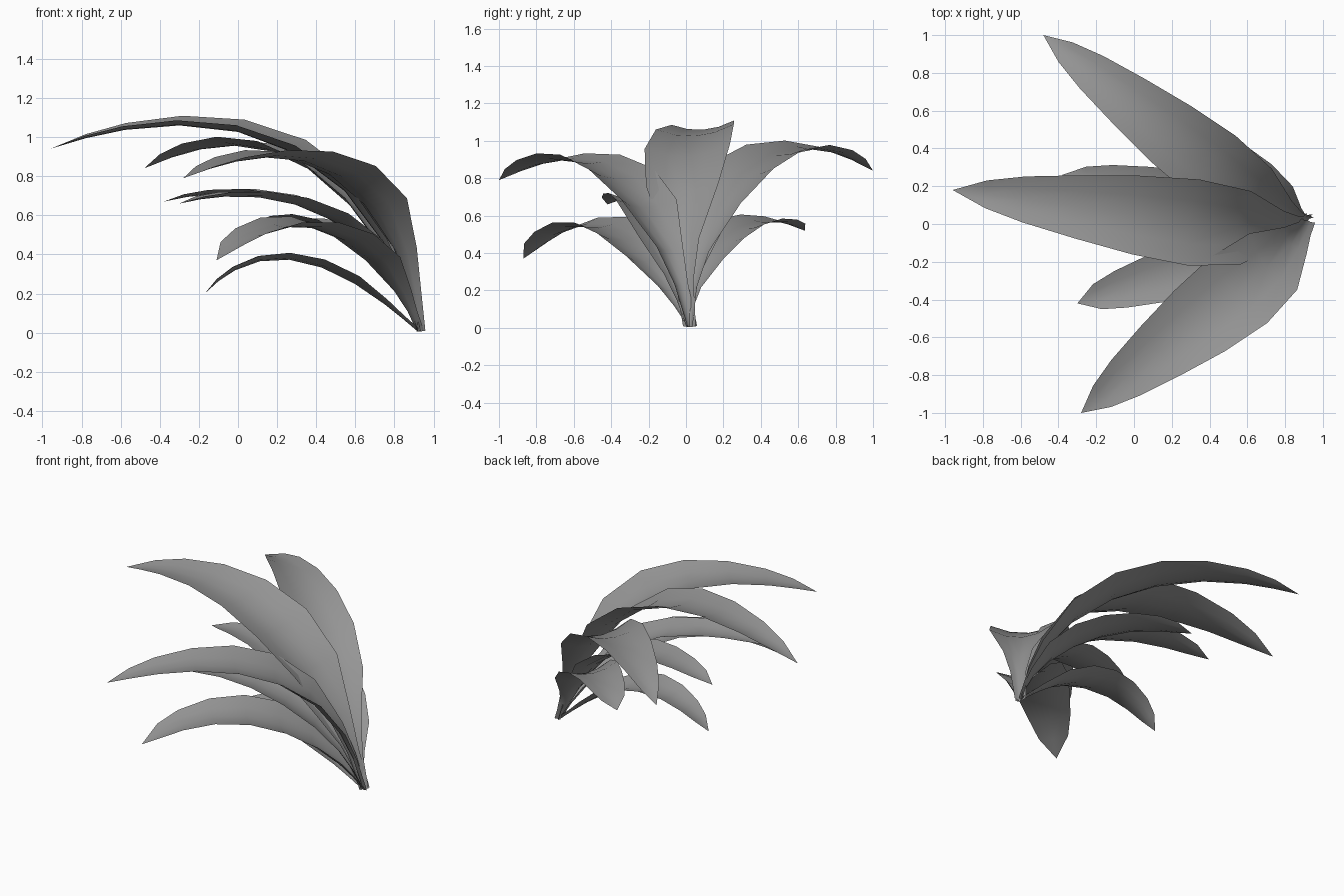
import bpy
import bmesh
from mathutils import Vector

cube = bpy.data.objects.get("Cube")
if cube:
    bpy.data.objects.remove(cube, do_unlink=True)

# One plain grey for the whole plant
grey = bpy.data.materials.new("leaf_grey")
grey.use_nodes = True
colour = (0.3, 0.3, 0.3, 1)
grey.diffuse_color = colour
bsdf = next(n for n in grey.node_tree.nodes if n.type == "BSDF_PRINCIPLED")
bsdf.inputs["Base Color"].default_value = colour

ROOT = Vector((0.92, 0.02, 0.005))
UP = Vector((0, 0, 1))
SWAY = Vector((0, -0.09, 0))  # the whole clump leans forward near its base

# Blade outline: position along the leaf and share of the half width
OUTLINE = [(0, .15), (.1, .21), (.2, .4), (.35, .85), (.5, 1), (.64, .91),
           (.765, .73), (.87, .53), (.94, .32), (1, 0)]
ACROSS = (-1, -.5, 0, .5, 1)


def make_leaf(name, tip, near, far, half_width, bow=0, roll=0, blunt=1):
    """Arching channelled blade; near and far are (distance, height) handles."""
    tip = Vector(tip)
    flat = Vector((tip.x - ROOT.x, tip.y - ROOT.y, 0)).normalized()
    side = UP.cross(flat)
    handle = [Vector((ROOT.x, ROOT.y, 0)) + flat * d + UP * h for d, h in (near, far)]
    p = [ROOT, handle[0] + SWAY, handle[1], tip]
    bm = bmesh.new()
    rows = []
    for t, share in OUTLINE:
        r = 1 - t
        centre = p[0] * r**3 + p[1] * 3 * r * r * t + p[2] * 3 * r * t * t + p[3] * t**3
        centre = centre + side * bow * 4 * t * r
        tangent = ((p[1] - p[0]) * r * r + (p[2] - p[1]) * 2 * r * t
                   + (p[3] - p[2]) * t * t).normalized()
        normal = tangent.cross(side).normalized()
        if share == 0:
            rows.append([bm.verts.new(centre)])
            continue
        w = half_width * (share ** blunt if t > .5 else share)
        depth = 0.22 + 0.4 * r**3
        rows.append([bm.verts.new(centre + side * w * u
                                  + normal * w * (depth * u * u + roll * u))
                     for u in ACROSS])
    # Strips of quads, closed by a fan at the tip
    for a, b in zip(rows, rows[1:]):
        for j in range(len(ACROSS) - 1):
            if len(b) == 1:
                bm.faces.new((a[j], b[0], a[j + 1]))
            else:
                bm.faces.new((a[j], b[j], b[j + 1], a[j + 1]))
    for f in bm.faces:
        f.smooth = True
    mesh = bpy.data.meshes.new(name)
    bm.to_mesh(mesh)
    bm.free()
    mesh.materials.append(grey)
    obj = bpy.data.objects.new(name, mesh)
    bpy.context.collection.objects.link(obj)


# Upper tier: three long blades
make_leaf("upper_middle_leaf", (-.96, .18, .94), (.2, .84), (.85, 1.29), .23, .03, -.07)
make_leaf("upper_back_leaf", (-.48, 1, .84), (.2, .71), (.85, 1.19), .2, .025, .08)
make_leaf("upper_front_leaf", (-.28, -1, .79), (.12, .79), (.75, 1.07), .23, .02)

# Middle tier: two narrower blades
make_leaf("middle_back_leaf", (-.38, .26, .67), (.15, .5), (.65, .83), .17, -.01, blunt=.85)
make_leaf("middle_front_leaf", (-.30, -.42, .66), (.15, .49), (.65, .81), .165, .01, blunt=.75)

# Lower tier: three short blades
make_leaf("lower_front_leaf", (-.11, -.87, .37), (.15, .32), (.7, .81), .2, 0, -.08, .7)
make_leaf("lower_middle_leaf", (-.17, 0, .2), (.25, .22), (.7, .6), .16, -.01, blunt=.85)
make_leaf("lower_back_leaf", (.07, .635, .52), (.12, .34), (.5, .7), .17, .015, .08, .7)
